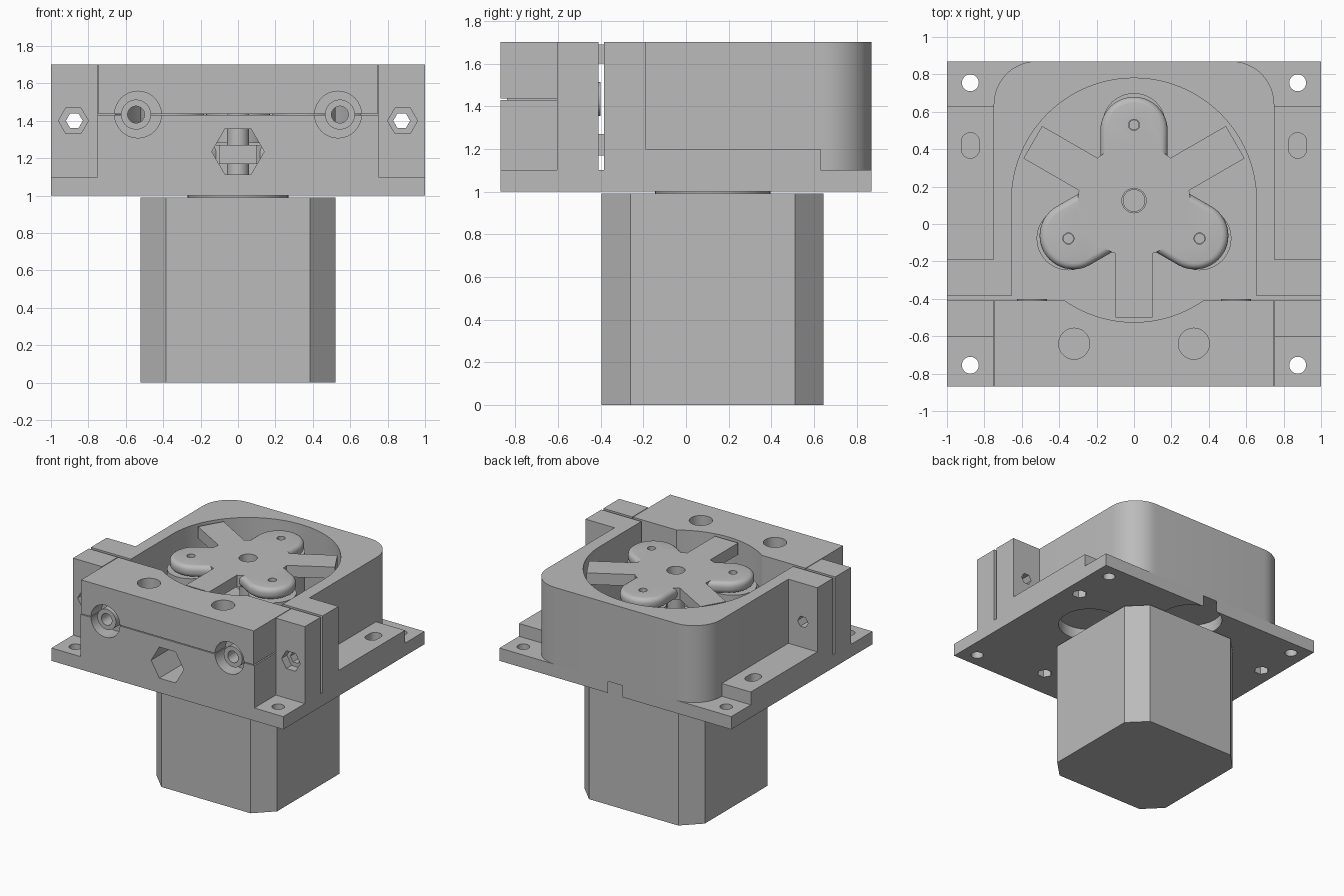
import bpy, bmesh, math
from mathutils import Vector

old = bpy.data.objects.get("Cube")
if old:
    bpy.data.objects.remove(old, do_unlink=True)

grey = bpy.data.materials.new("plain grey")
grey.use_nodes = True
grey.diffuse_color = (0.5, 0.5, 0.5, 1)
grey.node_tree.nodes["Principled BSDF"].inputs["Base Color"].default_value = (0.5, 0.5, 0.5, 1)

HUB = (0, 0.125)      # rotor axis
BASE, TOP = 1.1, 1.7  # top of base plate, top of housing


# ---- helpers ----
def arc(cx, cy, r, a0, a1, n=24):
    steps = [math.radians(a0 + (a1 - a0) * i / n) for i in range(n + 1)]
    return [(cx + r * math.cos(a), cy + r * math.sin(a)) for a in steps]


def disc(cx, cy, r, n=48):
    return arc(cx, cy, r, 0, 360, n)[:-1]


def rect(x0, x1, y0, y1):
    return [(x0, y0), (x1, y0), (x1, y1), (x0, y1)]


def prism(name, pts, lo, hi, axis="Z"):
    """Extrude an outline along z, or an x-z outline along y."""
    def place(p, h):
        return (p[0], p[1], h) if axis == "Z" else (p[0], h, p[1])
    bm = bmesh.new()
    face = bm.faces.new([bm.verts.new(place(p, lo)) for p in pts])
    ext = bmesh.ops.extrude_face_region(bm, geom=[face])
    move = Vector(place((0, 0), hi - lo))
    bmesh.ops.translate(bm, vec=move, verts=[v for v in ext["geom"] if isinstance(v, bmesh.types.BMVert)])
    bmesh.ops.recalc_face_normals(bm, faces=bm.faces)
    mesh = bpy.data.meshes.new(name)
    bm.to_mesh(mesh)
    bm.free()
    mesh.materials.append(grey)
    obj = bpy.data.objects.new(name, mesh)
    bpy.context.collection.objects.link(obj)
    return obj


def apply_modifiers(obj):
    graph = bpy.context.evaluated_depsgraph_get()
    mesh = bpy.data.meshes.new_from_object(obj.evaluated_get(graph))
    obj.modifiers.clear()
    obj.data = mesh


def combine(obj, tools, operation="DIFFERENCE"):
    for tool in tools:
        mod = obj.modifiers.new("boolean", "BOOLEAN")
        mod.operation, mod.solver, mod.object = operation, "EXACT", tool
        apply_modifiers(obj)
        bpy.data.objects.remove(tool, do_unlink=True)


def hole(x, y, r, lo, hi, axis="Z", n=32):
    return prism("cutter", disc(x, y, r, n), lo, hi, axis)


# ---- motor ----
w, c = 0.52, 0.385
outline = [(w, -c), (w, c), (c, w), (-c, w), (-w, c), (-w, -c), (-c, -w), (c, -w)]
prism("motor_body", [(x, y + HUB[1]) for x, y in outline], 0, 0.99)
prism("motor_boss", disc(*HUB, 0.27), 0.98, 1.0)

# ---- base plate with corner holes, nut traps and round recesses ----
base = prism("base_plate", rect(-1, 1, -0.87, 0.87), 1.0, BASE)
cuts = [hole(0, 0.65, 0.23, 0.9, 1.09)]
for s in (-1, 1):
    cuts += [hole(s * 0.875, y, 0.045, 0.9, 1.2) for y in (-0.755, 0.755)]
    cuts += [hole(s * 0.53, HUB[1], 0.23, 0.9, 1.09),
             hole(s * 0.32, -0.64, 0.055, 0.9, 1.07, n=6),
             hole(s * 0.875, 0.42, 0.055, 0.9, 1.07, n=6)]
combine(base, cuts)

# ---- side ledges with slotted holes ----
for side, s in (("right", -1), ("left", 1)):
    ledge = prism(side + "_ledge", rect(*sorted((s * 0.75, s)), -0.19, 0.63), BASE, 1.2)
    slot = arc(s * 0.875, 0.44, 0.048, 0, 180) + arc(s * 0.875, 0.40, 0.048, 180, 360)
    combine(ledge, [prism("cutter", slot, 1.12, 1.3)])

# ---- rear housing with ears and arched chamber ----
outline = [(-0.75, -0.19), (-1, -0.19), (-1, -0.385), (1, -0.385), (1, -0.19), (0.75, -0.19)]
outline += arc(0.52, 0.64, 0.23, 0, 90, 12) + arc(-0.52, 0.64, 0.23, 90, 180, 12)
housing = prism("rear_housing", outline, BASE, TOP)
chamber = [(-0.655, -0.5), (0.655, -0.5)] + arc(*HUB, 0.655, 0, 180, 48)
combine(housing, [prism("cutter", chamber, 1.0, 1.8)]
        + [hole(s * 0.875, 1.4, 0.045, -0.5, 0, "Y", 6) for s in (-1, 1)])

# ---- front clamp block: lower half and lid ----
lower = prism("front_block", rect(-0.75, 0.75, -0.87, -0.41), BASE, 1.43)
lid = prism("front_lid", rect(-0.745, 0.745, -0.87, -0.41), 1.436, TOP)
for part in (lower, lid):
    cuts = [hole(*HUB, 0.65, 1.0, 1.8, n=96)]
    for s in (-1, 1):
        cuts += [hole(s * 0.535, 1.433, 0.125, -0.9, -0.74, "Y"),
                 hole(s * 0.545, 1.433, 0.078, -0.8, -0.3, "Y")]
        if part == lid:
            cuts.append(hole(s * 0.32, -0.64, 0.083, 1.55, 1.8))
    if part == lower:
        cuts.append(hole(0, 1.235, 0.14, -0.9, -0.3, "Y", 6))
    combine(part, cuts)

# ---- front ears with nut traps, and tube ends ----
for side, s in (("right", -1), ("left", 1)):
    ear = prism(side + "_front_ear", rect(*sorted((s * 0.75, s)), -0.605, -0.41), BASE, TOP)
    combine(ear, [hole(s * 0.88, 1.4, 0.08, -0.7, -0.54, "Y", 6),
                  hole(s * 0.875, 1.4, 0.045, -0.7, -0.3, "Y", 6)])
    tube = prism(side + "_tube", disc(s * 0.545, 1.433, 0.08), -0.84, -0.4, "Y")
    combine(tube, [hole(s * 0.545, 1.433, 0.045, -0.9, -0.3, "Y")])


# ---- rotor: two three-lobed plates with arms between the lobes ----
def turned(pts, degrees):
    a = math.radians(degrees)
    ca, sa = math.cos(a), math.sin(a)
    return [(HUB[0] + x * ca - y * sa, HUB[1] + x * sa + y * ca) for x, y in pts]


def rotor_plate(name, lo, hi):
    plate = prism(name, disc(*HUB, 0.3), lo, hi)
    parts, pins = [], [hole(*HUB, 0.065, lo - 0.1, hi + 0.1)]
    for angle in (90, 210, 330):
        lobe = arc(0.375, 0, 0.18, -90, 90) + [(0.1, 0.18), (0.1, -0.18)]
        lobe = prism("lobe", turned(lobe, angle), lo, hi)
        bevel = lobe.modifiers.new("round", "BEVEL")
        bevel.width, bevel.segments, bevel.limit_method = 0.035, 4, "ANGLE"
        apply_modifiers(lobe)
        arm = prism("arm", turned(rect(0.1, 0.625, -0.1, 0.1), angle + 60), lo, hi)
        parts += [lobe, arm]
        pins.append(hole(*turned([(0.405, 0)], angle)[0], 0.03, lo - 0.1, hi + 0.1))
    combine(plate, parts, "UNION")
    combine(plate, pins)


rotor_plate("rotor_top", 1.6, 1.69)
rotor_plate("rotor_bottom", 1.17, 1.27)
prism("rotor_shaft", disc(*HUB, 0.06), 1.0, 1.6)
for i, angle in enumerate((90, 210, 330)):
    x, y = turned([(0.405, 0)], angle)[0]
    prism(f"roller_{i + 1}", disc(x, y, 0.17), 1.28, 1.59)
    prism(f"roller_pin_{i + 1}", disc(x, y, 0.028, 16), 1.18, 1.66)

# ---- smooth the round faces, keep edges sharp ----
bpy.ops.object.select_all(action="DESELECT")
for obj in bpy.context.collection.objects:
    if obj.type == "MESH":
        obj.select_set(True)
        bpy.context.view_layer.objects.active = obj
bpy.ops.object.shade_smooth_by_angle(angle=math.radians(30))
